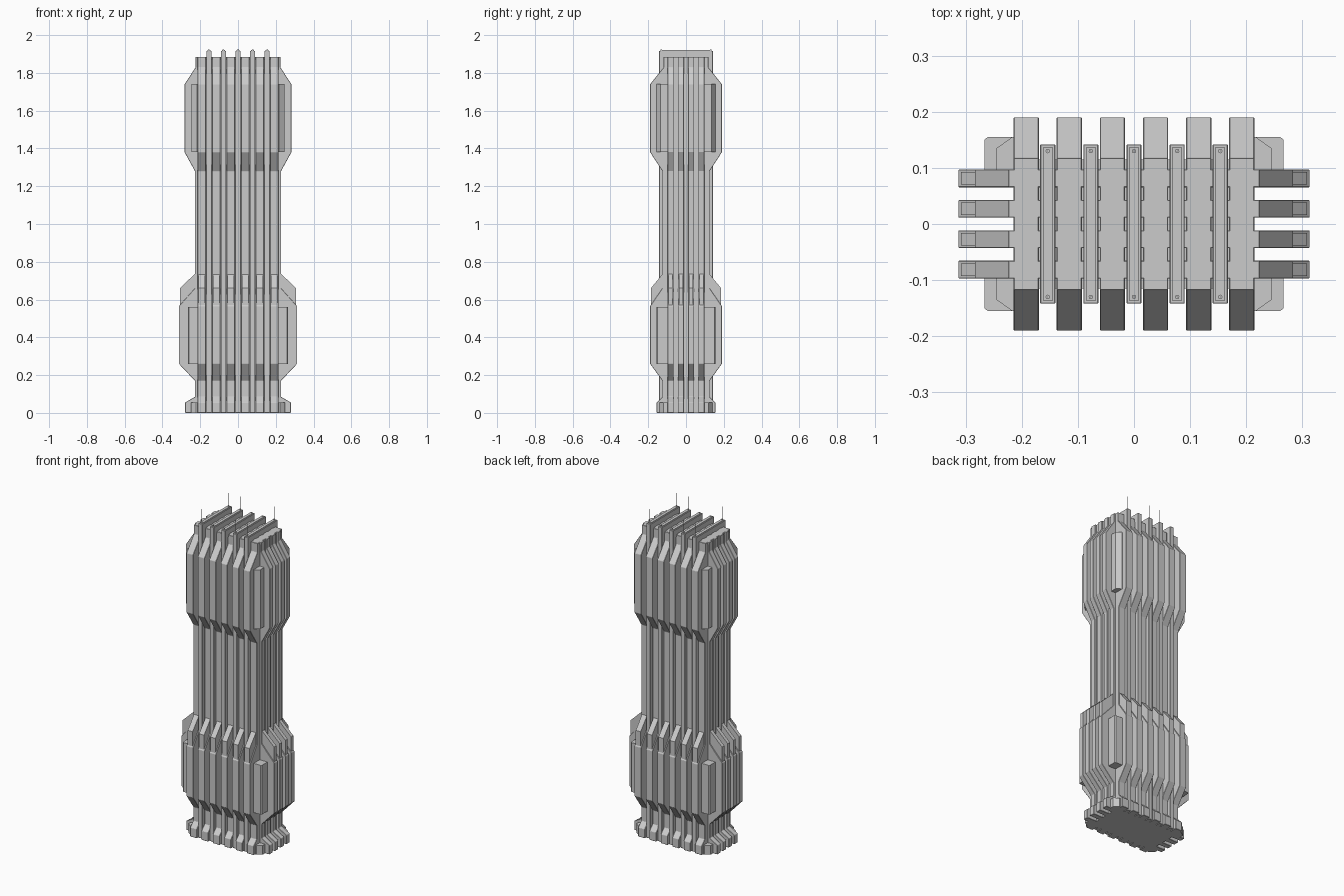
import bpy
import bmesh
from mathutils import Vector

cube = bpy.data.objects.get("Cube")
if cube:
    bpy.data.objects.remove(cube)


def prism(name, outline, offset, bevel=0.0):
    """Extrude a closed planar outline by an offset vector."""
    bm = bmesh.new()
    face = bm.faces.new([bm.verts.new(p) for p in outline])
    ext = bmesh.ops.extrude_face_region(bm, geom=[face])
    moved = [v for v in ext["geom"] if isinstance(v, bmesh.types.BMVert)]
    bmesh.ops.translate(bm, verts=moved, vec=Vector(offset))
    bmesh.ops.recalc_face_normals(bm, faces=bm.faces)
    mesh = bpy.data.meshes.new(name)
    bm.to_mesh(mesh)
    bm.free()
    obj = bpy.data.objects.new(name, mesh)
    bpy.context.collection.objects.link(obj)
    if bevel:
        mod = obj.modifiers.new("edge_bevel", "BEVEL")
        mod.width = bevel
        mod.segments = 1
    return obj


def slab(name, axis, pos, width, profile, bevel=0.0):
    """Symmetric upright slab; profile holds (reach, height), bottom to top."""
    loop = list(profile) + [(-r, z) for r, z in reversed(profile)]
    start = pos - width / 2
    if axis == "y":
        return prism(name, [(start, r, z) for r, z in loop], (width, 0, 0), bevel)
    return prism(name, [(r, start, z) for r, z in loop], (0, width, 0), bevel)


def rib_profile(base, neck, low, high, crown):
    return [(base, 0), (base, 0.055), (neck, 0.085), (neck, 0.17),
            (low, 0.26), (low, 0.565), (neck, 0.66), (neck, 1.28),
            (high, 1.38), (high, 1.74), (crown, 1.83), (crown, 1.885)]


def collar_profile(neck, reach):
    return [(neck, 0.5), (reach, 0.5), (reach, 0.66), (neck, 0.74)]


# Solid core of the tower
slab("core", "y", 0, 0.43, [(0.115, 0), (0.115, 1.87)])

# Ribs running front to back, with slimmer collar fins above the lower bulge
front_rib = rib_profile(0.155, 0.125, 0.19, 0.19, 0.118)
for i in range(6):
    x = (i - 2.5) * 0.0768
    slab(f"front_rib_{i + 1}", "y", x, 0.045, front_rib, 0.0015)
    slab(f"front_collar_fin_{i + 1}", "y", x, 0.033, collar_profile(0.12, 0.186))

# Ribs running side to side
side_rib = rib_profile(0.28, 0.228, 0.313, 0.283, 0.224)
for i in range(4):
    y = (i - 1.5) * 0.0543
    slab(f"side_rib_{i + 1}", "x", y, 0.032, side_rib, 0.0015)
    slab(f"side_collar_fin_{i + 1}", "x", y, 0.022, collar_profile(0.224, 0.308))

# Tall panels between the front ribs, each with a roof strip and two masts
for i in range(5):
    x = (i - 2) * 0.0768
    slab(f"tall_panel_{i + 1}", "y", x, 0.027, [(0.142, 0), (0.142, 1.917)], 0.0015)
    slab(f"roof_strip_{i + 1}", "y", x, 0.018, [(0.136, 1.91), (0.136, 1.92)])
    for side, y in (("front", -0.13), ("back", 0.13)):
        for part, radius, top in (("mast_foot", 0.004, 1.924), ("mast", 0.0008, 2.0)):
            bpy.ops.mesh.primitive_cylinder_add(
                vertices=8, radius=radius, depth=top - 1.91,
                location=(x, y, (top + 1.91) / 2))
            bpy.context.object.name = f"{side}_{part}_{i + 1}"


# Corner blocks filling the angles of the bulges and the foot
def corner_block(name, reach_x, reach_y, cut, bottom, top):
    outline = [(0.19, 0.09, bottom), (reach_x, 0.09, bottom),
               (reach_x, reach_y - cut, bottom),
               (reach_x - cut * 1.4, reach_y, bottom), (0.19, reach_y, bottom)]
    obj = prism(name, outline, (0, 0, top - bottom))
    mirror = obj.modifiers.new("four_corners", "MIRROR")
    mirror.use_axis = (True, True, False)


corner_block("upper_corner_blocks", 0.245, 0.155, 0.02, 1.38, 1.74)
corner_block("lower_corner_blocks", 0.266, 0.155, 0.004, 0.26, 0.56)
corner_block("foot_corner_blocks", 0.25, 0.14, 0.02, 0, 0.055)
